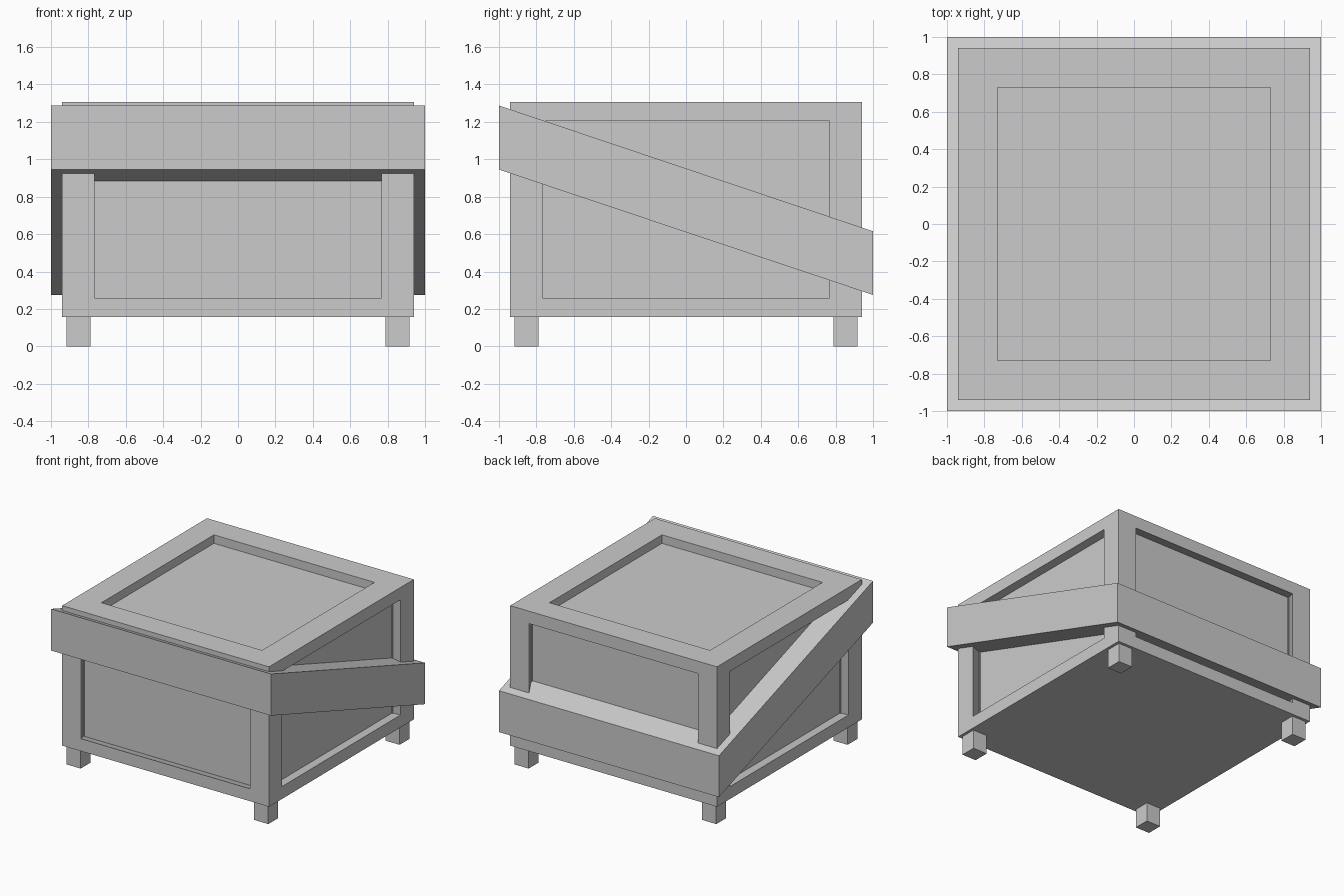
import bpy, bmesh
from math import copysign
from mathutils import Vector

if "Cube" in bpy.data.objects:
    bpy.data.objects.remove(bpy.data.objects["Cube"])


def finish(name, bm):
    bmesh.ops.recalc_face_normals(bm, faces=bm.faces[:])
    mesh = bpy.data.meshes.new(name)
    bm.to_mesh(mesh)
    bm.free()
    ob = bpy.data.objects.new(name, mesh)
    bpy.context.collection.objects.link(ob)
    return ob


def box(bm, lo, hi):
    verts = bmesh.ops.create_cube(bm, size=1)["verts"]
    for v in verts:
        v.co = Vector([lo[i] if v.co[i] < 0 else hi[i] for i in range(3)])


def size_face(face, centre, half, normal):
    for v in face.verts:
        for i in range(3):
            if abs(normal[i]) < 0.5:
                v.co[i] = centre[i] + copysign(half[i], v.co[i] - centre[i])


# Crate body: straight recess on top, undercut (flared) recesses on the sides
bm = bmesh.new()
box(bm, (-0.94, -0.94, 0.157), (0.94, 0.94, 1.307))
bm.normal_update()
for face in [f for f in bm.faces if f.normal.z > -0.5]:
    n, c = face.normal.copy(), face.calc_center_median()
    top = n.z > 0.5
    rim = (0.73, 0.73, 0) if top else (0.768, 0.768, 0.473)
    floor = rim if top else (0.832, 0.832, 0.513)
    bmesh.ops.inset_individual(bm, faces=[face], thickness=0.05)
    size_face(face, c, rim, n)
    panel = bmesh.ops.extrude_discrete_faces(bm, faces=[face])["faces"][0]
    size_face(panel, c, floor, n)
    bmesh.ops.translate(bm, verts=panel.verts[:], vec=n * (-0.07 if top else -0.12))
finish("crate_body", bm)

# Slanted band wrapped around the crate, high at the front and low at the back
bm = bmesh.new()
profile = [(-1, 0.945), (1, 0.275), (1, 0.615), (-1, 1.287)]
ends = [[bm.verts.new((x, y, z)) for y, z in profile] for x in (-1, 1)]
for end in ends:
    bm.faces.new(end)
for i in range(4):
    j = (i + 1) % 4
    bm.faces.new((ends[0][i], ends[0][j], ends[1][j], ends[1][i]))
finish("slanted_band", bm)

# Four short feet, mirrored from one corner
bm = bmesh.new()
box(bm, (0.788, -0.917, 0), (0.917, -0.788, 0.157))
feet = finish("feet", bm)
mirror = feet.modifiers.new("mirror", "MIRROR")
mirror.use_axis = (True, True, False)
mirror.use_mirror_merge = False
